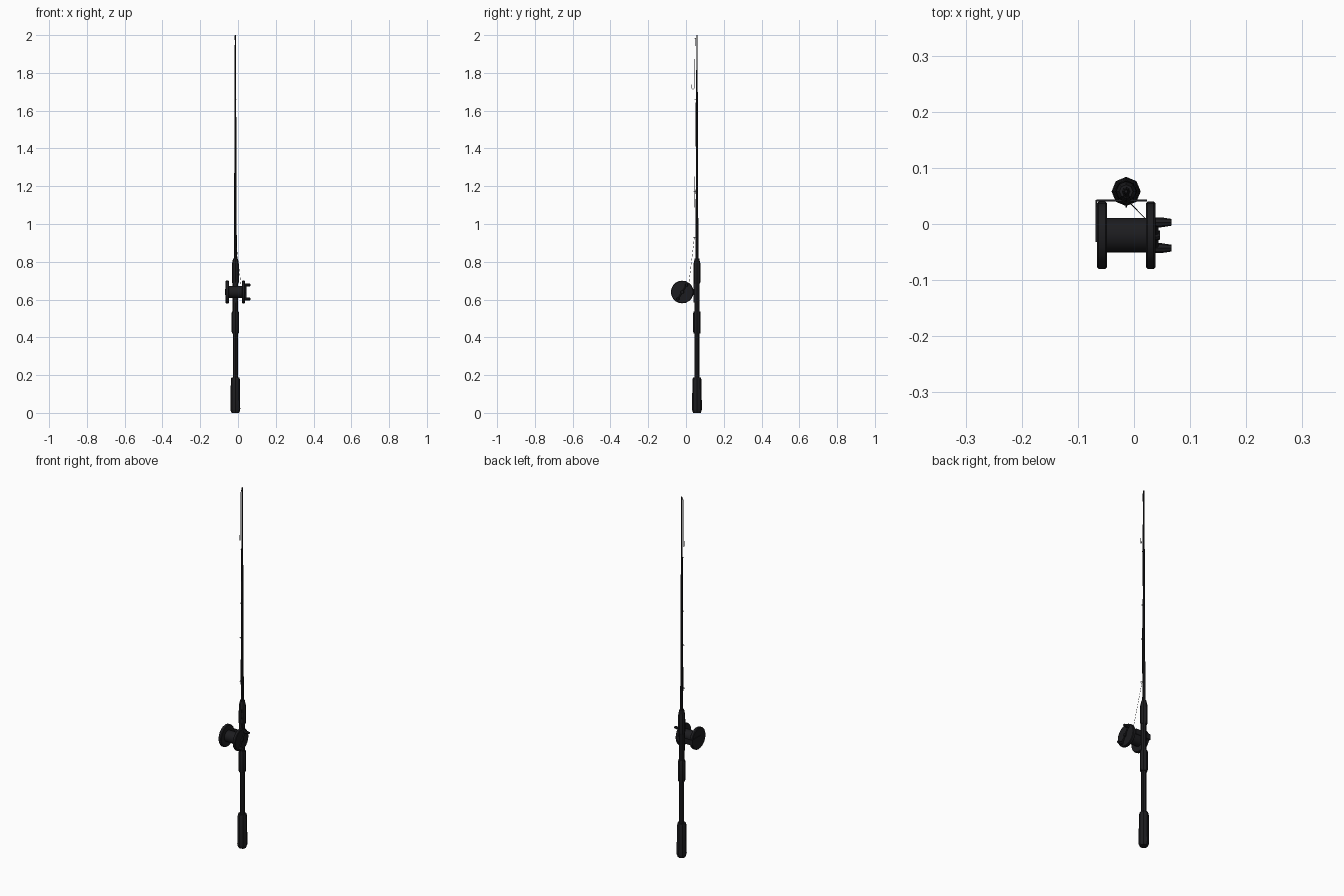
import bpy, math
from mathutils import Vector

if "Cube" in bpy.data.objects:
    bpy.data.objects.remove(bpy.data.objects["Cube"])

RX, RY = -0.014, 0.058          # rod axis
CY, CZ = -0.02, 0.64            # reel axis

black = bpy.data.materials.new("black")
black.diffuse_color = (0.012, 0.012, 0.014, 1)
black.use_nodes = True
black.node_tree.nodes["Principled BSDF"].inputs["Base Color"].default_value = black.diffuse_color


def lathe(name, profile, sides, centre, along_x=False, smooth=True):
    """Revolve (radius, height) pairs about z, or about x for reel parts."""
    verts, faces, n = [], [], sides
    for r, h in profile:
        for i in range(n):
            a = 2 * math.pi * i / n
            c, s = r * math.cos(a), r * math.sin(a)
            p = Vector((h, c, s)) if along_x else Vector((c, s, h))
            verts.append(p + Vector(centre))
    for k in range(len(profile) - 1):
        for i in range(n):
            j = (i + 1) % n
            faces.append((k * n + i, k * n + j, (k + 1) * n + j, (k + 1) * n + i))
    last = (len(profile) - 1) * n
    faces += [tuple(reversed(range(n))), tuple(range(last, last + n))]
    me = bpy.data.meshes.new(name)
    me.from_pydata(verts, [], faces)
    return finish(name, me, smooth)


def finish(name, me, smooth=False):
    ob = bpy.data.objects.new(name, me)
    bpy.context.collection.objects.link(ob)
    me.materials.append(black)
    if smooth:
        bpy.ops.object.select_all(action='DESELECT')
        ob.select_set(True)
        bpy.context.view_layer.objects.active = ob
        bpy.ops.object.shade_smooth_by_angle(angle=math.radians(30))
    return ob


def box(name, centre, size):
    bpy.ops.mesh.primitive_cube_add(size=1, location=centre)
    ob = bpy.context.object
    ob.name = name
    ob.scale = size
    ob.data.materials.append(black)


def wire(name, points, radius, closed=False):
    cu = bpy.data.curves.new(name, 'CURVE')
    cu.dimensions = '3D'
    cu.bevel_depth, cu.bevel_resolution = radius, 1
    cu.use_fill_caps = True
    sp = cu.splines.new('POLY')
    sp.points.add(len(points) - 1)
    for p, q in zip(sp.points, points):
        p.co = (*q, 1)
    sp.use_cyclic_u = closed
    finish(name, cu)


# rod: eight-sided grips, handle and tapering blank
rod = (RX, RY, 0)
lathe("butt_grip", [(.020, 0), (.025, .012), (.026, .02), (.024, .175), (.021, .188)], 8, rod)
lathe("handle_shaft", [(.013, .18), (.013, .43)], 8, rod)
lathe("rear_grip", [(.017, .42), (.020, .43), (.020, .528), (.017, .538)], 8, rod)
lathe("reel_seat", [(.014, .53), (.014, .70)], 8, rod)
lathe("fore_grip", [(.016, .685), (.019, .695), (.018, .79), (.012, .818)], 8, rod)
lathe("blank", [(.008, .81), (.0065, 1.1), (.0048, 1.55), (.003, 2.0)], 8, rod)

# reel: side discs, spool, axle
reel = (0, CY, CZ)
for name, x0, x1 in (("left_disc", -.066, -.048), ("right_disc", .021, .038)):
    lathe(name, [(.057, x0), (.060, x0 + .003), (.060, x1 - .003), (.057, x1)], 20, reel, True)
lathe("spool", [(.031, -.05), (.031, .023)], 16, reel, True)
lathe("axle", [(.010, .036), (.008, .046)], 10, reel, True)

# crank arm with two opposed knobs
reach = Vector((0, .023, .037))
wire("crank_arm", [Vector((.040, CY, CZ)) - reach, Vector((.040, CY, CZ)) + reach], .004)
for name, s in (("upper_knob", 1), ("lower_knob", -1)):
    lathe(name, [(.0085, .036), (.009, .048), (.006, .067)], 8,
          (0, CY + s * reach.y, CZ + s * reach.z), True)

# bracket holding the reel to the rod
box("mount_plate", (-.022, .042, CZ), (.09, .004, .03))
box("mount_side", (-.067, .005, CZ), (.003, .075, .03))
box("reel_foot", (RX, .044, CZ), (.016, .006, .11))

# line guides on the reel side of the blank
guides = [(.93, .007), (1.17, .006), (1.36, .005), (1.66, .004), (1.985, .003)]
line = [(.019, .011, .65)]
for i, (z, r) in enumerate(guides):
    y = RY - .0065 + .0015 * i / 2 - r
    ring = [(RX + r * math.cos(a), y + r * math.sin(a), z)
            for a in (2 * math.pi * k / 10 for k in range(10))]
    wire(f"guide_{i + 1}", ring, .001, True)
    lathe(f"guide_wrap_{i + 1}", [(.0075 - .001 * i, z - .012), (.0075 - .001 * i, z + .012)], 8, rod)
    line.append((RX, y, z))

# line from the spool through the guides, hanging from the tip to a hook
line.append((RX, .045, 1.98))
line.append((RX, .044, 1.82))
wire("fishing_line", line, .0007)
hook = [(RX, .044, 1.82), (RX, .044, 1.725)]
hook += [(RX, .040 + .007 * math.cos(a) - .003, 1.725 + .012 * math.sin(a))
         for a in (-math.pi * k / 6 for k in range(1, 7))]
hook.append((RX, .032, 1.745))
wire("hook", hook, .0012)
